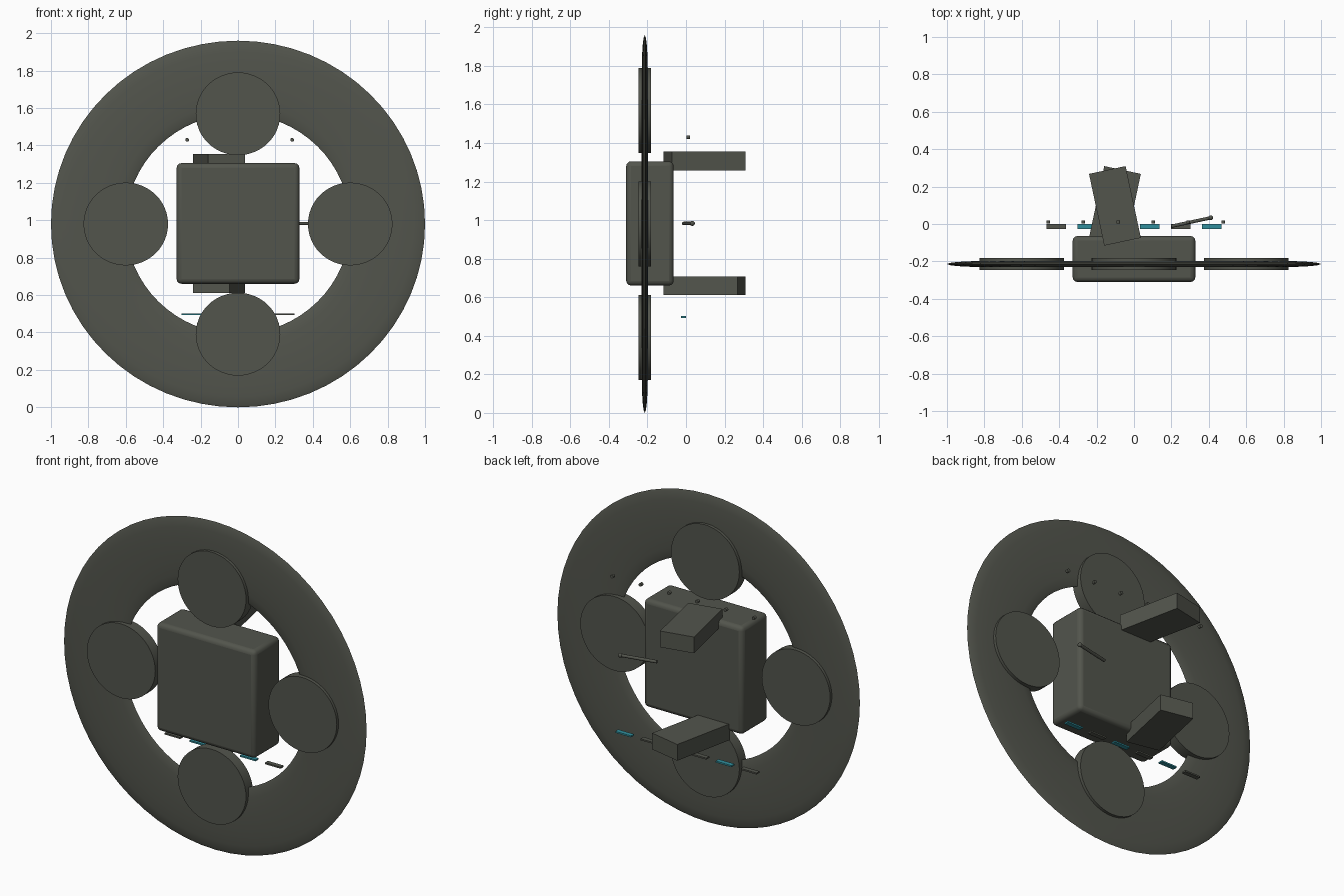
import bpy, math
from mathutils import Vector

if "Cube" in bpy.data.objects:
    bpy.data.objects.remove(bpy.data.objects["Cube"])

CZ = 0.98       # height of the hub centre
RY = -0.214     # depth of the ring plane


def material(name, rgb):
    m = bpy.data.materials.new(name)
    m.diffuse_color = (*rgb, 1)
    m.use_nodes = True
    m.node_tree.nodes["Principled BSDF"].inputs["Base Color"].default_value = m.diffuse_color
    return m


GREY = material("dark olive grey", (0.085, 0.09, 0.073))
TEAL = material("teal", (0.03, 0.27, 0.33))


def finish(name, mat, smooth=False):
    ob = bpy.context.object
    ob.name = name
    ob.data.materials.append(mat)
    bpy.ops.object.transform_apply(location=False, rotation=True, scale=True)
    if smooth:
        bpy.ops.object.shade_smooth_by_angle(angle=math.radians(35))
    return ob


def box(name, loc, size, mat, turn=0, bevel=0):
    bpy.ops.mesh.primitive_cube_add(size=1, location=loc)
    ob = bpy.context.object
    ob.scale = size
    bpy.ops.object.transform_apply(location=False, rotation=False, scale=True)
    ob.rotation_euler.z = turn
    finish(name, mat)
    if bevel:
        mod = ob.modifiers.new("rounding", 'BEVEL')
        mod.width, mod.segments = bevel, 3
        bpy.ops.object.shade_smooth_by_angle(angle=math.radians(35))
    return ob


def disc(name, loc, radius, depth, mat, sides=48, zscale=1.0):
    bpy.ops.mesh.primitive_cylinder_add(vertices=sides, radius=radius, depth=depth, location=loc,
                                        rotation=(math.pi / 2, 0, 0))
    bpy.context.object.scale = (1, zscale, 1)
    return finish(name, mat, True)


# flattened outer ring
bpy.ops.mesh.primitive_torus_add(major_radius=0.8, minor_radius=0.2, major_segments=64,
                                 minor_segments=16, location=(0, RY, CZ),
                                 rotation=(math.pi / 2, 0, 0))
bpy.context.object.scale = (1, 0.98, 0.08)
finish("outer_ring", GREY, True)

# four round pods on the ring
for i in range(4):
    a = i * math.pi / 2
    disc(f"round_pod_{i + 1}", (0.6 * math.cos(a), RY, CZ + 0.589 * math.sin(a)),
         0.226, 0.066, GREY, zscale=0.98)

# central body
box("central_body", (0, -0.187, CZ + 0.003), (0.656, 0.246, 0.645), GREY, bevel=0.025)

# two turned arms above and below the body
for name, z, s in (("upper_arm", 1.307, 1), ("lower_arm", 0.659, -1)):
    box(name, (-0.102, 0.097, z), (0.2, 0.392, 0.097), GREY, turn=s * math.radians(12))

# row of small studs at the top
for i in range(6):
    disc(f"stud_{i + 1}", ((i - 2.5) * 0.187 + 0.009, 0.011, 1.43), 0.01, 0.018, GREY, 12)

# row of strips at the bottom, alternating in colour
for i in range(6):
    box(f"strip_{i + 1}", ((i - 2.5) * 0.166, -0.013, 0.497), (0.104, 0.028, 0.009),
        TEAL if i % 2 else GREY)

# thin lever with a round knob
p, q = Vector((0.2, -0.012, 0.983)), Vector((0.41, 0.033, 0.983))
bpy.ops.mesh.primitive_cylinder_add(vertices=16, radius=0.009, depth=(q - p).length,
                                    location=(p + q) / 2,
                                    rotation=(q - p).to_track_quat('Z', 'Y').to_euler())
finish("lever", GREY, True)
bpy.ops.mesh.primitive_uv_sphere_add(segments=16, ring_count=10, radius=0.013, location=q)
finish("lever_knob", GREY, True)
